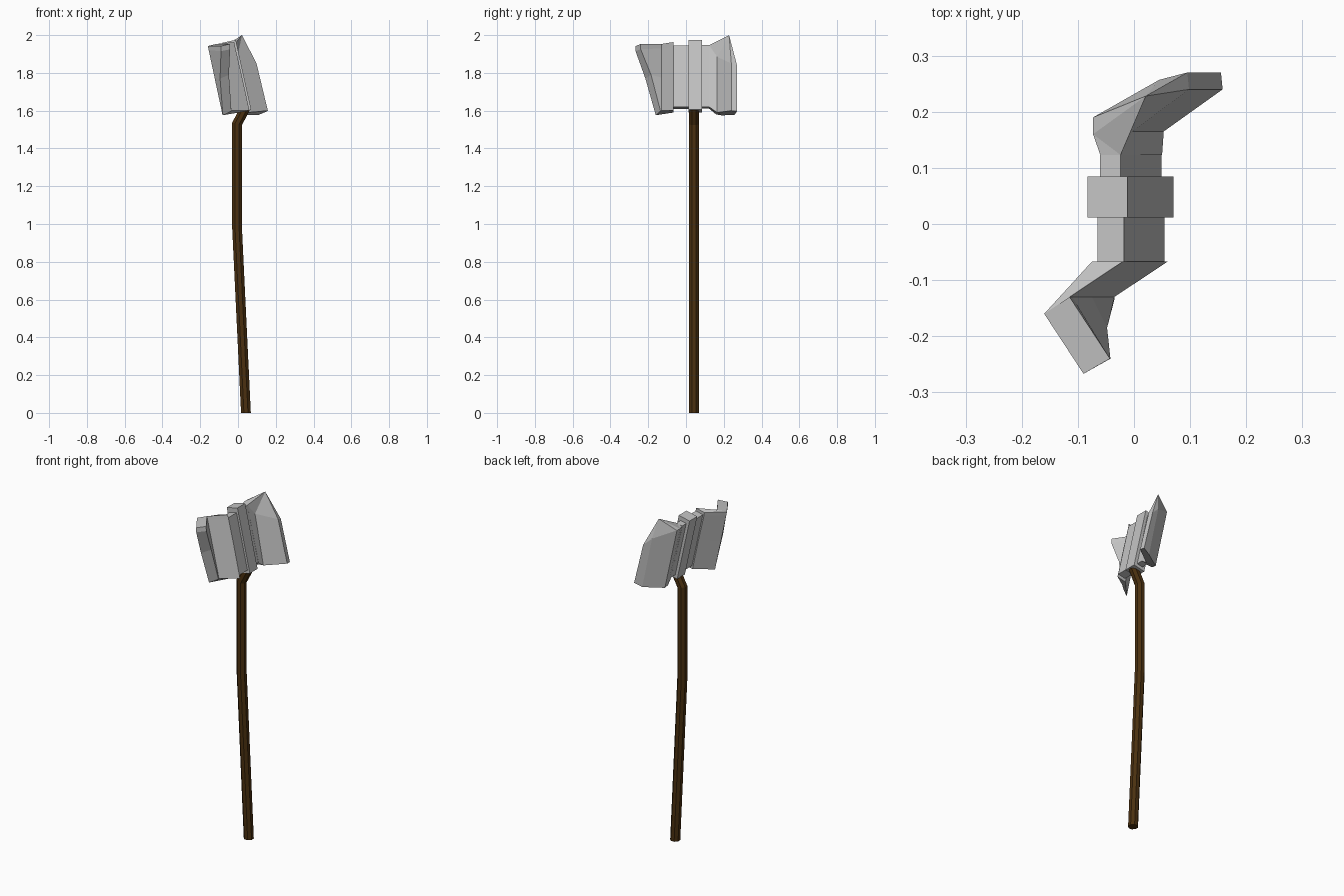
import bpy, bmesh, math
from mathutils import Vector

if "Cube" in bpy.data.objects:
    bpy.data.objects.remove(bpy.data.objects["Cube"])

LEAN = 0.222  # sideways drift of the head per unit of height


def material(name, rgb):
    m = bpy.data.materials.new(name)
    m.diffuse_color = (*rgb, 1)
    m.use_nodes = True
    m.node_tree.nodes["Principled BSDF"].inputs["Base Color"].default_value = m.diffuse_color
    return m


STEEL = material("grey_metal", (0.55, 0.55, 0.55))
WOOD = material("dark_brown_wood", (0.07, 0.03, 0.005))


def make(name, verts, faces, mat):
    me = bpy.data.meshes.new(name)
    me.from_pydata([tuple(v) for v in verts], [], faces)
    bm = bmesh.new()
    bm.from_mesh(me)
    bmesh.ops.recalc_face_normals(bm, faces=bm.faces)
    bm.to_mesh(me)
    bm.free()
    me.materials.append(mat)
    ob = bpy.data.objects.new(name, me)
    bpy.context.collection.objects.link(ob)
    return ob


def loft(name, rings, mat, cap=None, extra=()):
    """Join equal rings with quads; cap lists custom end faces on the last ring."""
    n = len(rings[0])
    verts = [v for r in rings for v in r] + list(extra)
    faces = [(k*n+i, k*n+(i+1) % n, (k+1)*n+(i+1) % n, (k+1)*n+i)
             for k in range(len(rings)-1) for i in range(n)]
    faces.append(tuple(range(n)))
    base = (len(rings)-1)*n
    for f in cap or [range(n)]:
        faces.append(tuple(base+i for i in f))
    return make(name, verts, faces, mat)


def leaning_block(name, y0, y1, x_top, z_top, z_bot, thick):
    """Slab leaning to -x; x_top/z_top/z_bot describe its +x side."""
    x_bot = x_top + (z_top - z_bot) * LEAN
    d = thick * LEAN
    prof = [(x_bot, z_bot), (x_top, z_top), (x_top-thick, z_top-d), (x_bot-thick, z_bot-d)]
    return loft(name, [[(x, y, z) for x, z in prof] for y in (y0, y1)], STEEL)


# Middle of the head: a thin web on each side of a thicker collar
leaning_block("head_web_front", -0.067, 0.012, -0.018, 1.945, 1.62, 0.047)
leaning_block("head_collar", 0.012, 0.085, -0.012, 1.975, 1.605, 0.071)
leaning_block("head_web_back", 0.085, 0.123, -0.024, 1.947, 1.62, 0.037)

# Pointed rear blade: ring runs along the +x side, then back along the -x side
low = [(.05, .123, 1.62), (.053, .165, 1.59), (.158, .24, 1.60), (.155, .27, 1.597),
       (.11, .257, 1.578), (.007, .19, 1.575), (.007, .16, 1.58), (.012, .123, 1.61)]
high = [(-.024, .123, 1.947), (-.003, .165, 1.885), (.098, .24, 1.85), (.095, .27, 1.84),
        (.045, .257, 1.885), (-.073, .19, 1.94), (-.073, .16, 1.94), (-.06, .123, 1.938)]
peak = (.021, .228, 2.0)
loft("rear_blade", [low, high], STEEL,
     cap=[(i, i+1, 8) for i in range(6)] + [(6, 7, 0), (6, 0, 8)], extra=[peak])

# Hooked front blade: bottom, middle and top rows, bent once and swept out upward
rows = [
    [(.06, -.067, 1.602), (-.035, -.13, 1.60), (-.035, -.135, 1.598),
     (-.08, -.16, 1.576), (.004, -.067, 1.59)],
    [(.02, -.067, 1.785), (-.075, -.13, 1.775), (-.048, -.185, 1.79),
     (-.095, -.215, 1.77), (-.036, -.067, 1.775)],
    [(-.016, -.067, 1.94), (-.11, -.13, 1.93), (-.042, -.24, 1.925),
     (-.09, -.267, 1.915), (-.072, -.067, 1.93)],
    [(-.02, -.067, 1.963), (-.115, -.13, 1.953), (-.043, -.24, 1.953),
     (-.09, -.267, 1.942), (-.075, -.067, 1.95)]]
back = [(-.082, -.158, 1.577), (-.121, -.159, 1.76), (-.155, -.16, 1.92), (-.16, -.16, 1.942)]
loft("front_blade", [r[:4] + [b] + r[4:] for r, b in zip(rows, back)], STEEL,
     cap=[(0, 1, 4, 5), (1, 2, 3, 4)])

# Bent eight-sided handle
path = [(.042, 0), (-.005, .98), (-.005, 1.53), (.037, 1.61)]
angles = [math.radians(22.5 + 45*i) for i in range(8)]
R = 0.028
loft("handle", [[(x + R*math.cos(a), .042 + R*math.sin(a), z + (-.25*R*math.cos(a) if z > 1.5 else 0))
                 for a in angles] for x, z in path], WOOD)
